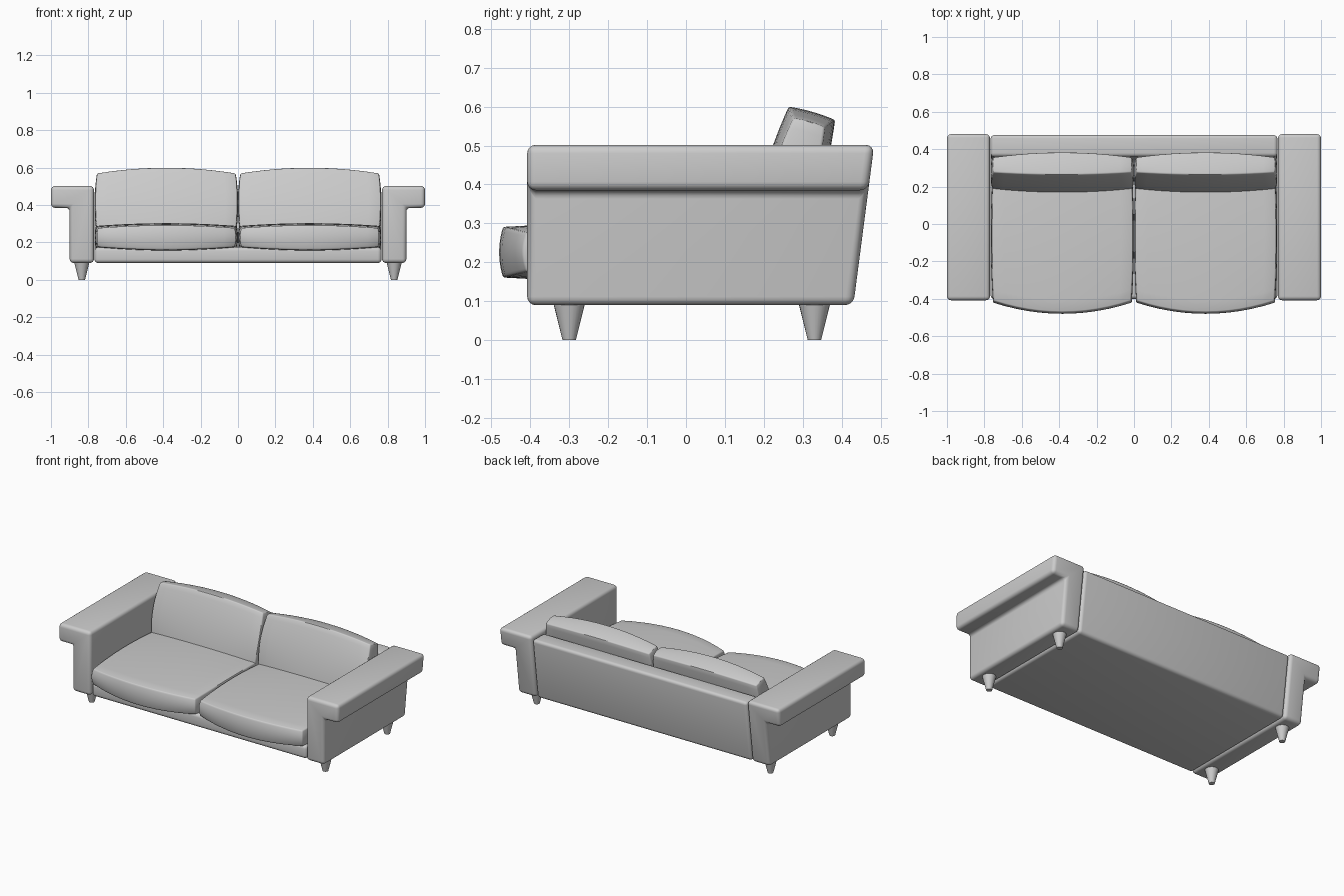
import bpy, bmesh, math
from mathutils import Matrix, Vector

if "Cube" in bpy.data.objects:
    bpy.data.objects.remove(bpy.data.objects["Cube"])


def finish(name, bm, bevel=0.0, segments=4):
    """Round the hard edges, then turn the bmesh into a smooth-shaded object."""
    bmesh.ops.recalc_face_normals(bm, faces=bm.faces)
    if bevel:
        hard = [e for e in bm.edges if e.calc_face_angle(0) > 0.6]
        bmesh.ops.bevel(bm, geom=hard, offset=bevel, segments=segments,
                        profile=0.5, affect='EDGES', clamp_overlap=True)
    mesh = bpy.data.meshes.new(name)
    bm.to_mesh(mesh)
    bm.free()
    ob = bpy.data.objects.new(name, mesh)
    bpy.context.collection.objects.link(ob)
    bpy.ops.object.select_all(action='DESELECT')
    ob.select_set(True)
    bpy.context.view_layer.objects.active = ob
    bpy.ops.object.shade_smooth_by_angle(angle=math.radians(35))
    return ob


def loft(name, start, end, bevel):
    """Solid between two matching outlines."""
    bm = bmesh.new()
    a = [bm.verts.new(p) for p in start]
    b = [bm.verts.new(p) for p in end]
    bm.faces.new(a)
    bm.faces.new(b[::-1])
    n = len(a)
    for i in range(n):
        j = (i + 1) % n
        bm.faces.new((a[i], b[i], b[j], a[j]))
    return finish(name, bm, bevel)


def cushion(name, half, bulge, matrix):
    """Box whose half sizes swell towards the middle of the other two axes."""
    bm = bmesh.new()
    bmesh.ops.create_cube(bm, size=2)
    bmesh.ops.subdivide_edges(bm, edges=bm.edges[:], cuts=11, use_grid_fill=True)
    for v in bm.verts:
        p = v.co.copy()
        v.co = Vector([p[i] * (half[i] + sum(bulge[i][j] * (1 - p[j] ** 2)
                                             for j in range(3) if j != i))
                       for i in range(3)])
    bm.transform(matrix)
    return finish(name, bm, 0.005, 2)


# Base and backrest in one L-shaped side profile (y, z)
frame = [(-0.40, 0.09), (0.426, 0.09), (0.478, 0.485), (0.36, 0.485),
         (0.34, 0.175), (-0.40, 0.175)]
loft("base_and_backrest", [(-0.767, y, z) for y, z in frame],
     [(0.767, y, z) for y, z in frame], 0.02)

# Arm front profile (x, z) with an overhanging armrest
arm = [(0.77, 0.09), (0.90, 0.09), (0.90, 0.385), (1.0, 0.385),
       (1.0, 0.502), (0.77, 0.502)]

for s, side in ((-1, "left"), (1, "right")):
    # Arm, with its rear edge leaning back
    loft(side + "_arm", [(s * x, -0.408, z) for x, z in arm],
         [(s * x, 0.43 + 0.13 * (z - 0.09), z) for x, z in arm], 0.022)

    # Seat cushion
    cushion(side + "_seat_cushion", (0.365, 0.345, 0.05),
            ((0, 0.012, 0.006), (0.06, 0, 0.01), (0.015, 0.012, 0)),
            Matrix.Translation((s * 0.383, -0.065, 0.226)))

    # Back cushion, leaning on the backrest
    cushion(side + "_back_cushion", (0.368, 0.042, 0.16),
            ((0, 0.004, 0.012), (0.02, 0, 0.014), (0.026, 0.004, 0)),
            Matrix.Translation((s * 0.383, 0.272, 0.404))
            @ Matrix.Rotation(-0.28, 4, 'X'))

    # Tapered legs under the arm
    for y, place in ((-0.30, "front"), (0.33, "back")):
        bm = bmesh.new()
        bmesh.ops.create_cone(bm, cap_ends=True, segments=24, radius1=0.017,
                              radius2=0.042, depth=0.1,
                              matrix=Matrix.Translation((s * 0.835, y, 0.05)))
        finish(f"{side}_{place}_leg", bm)
